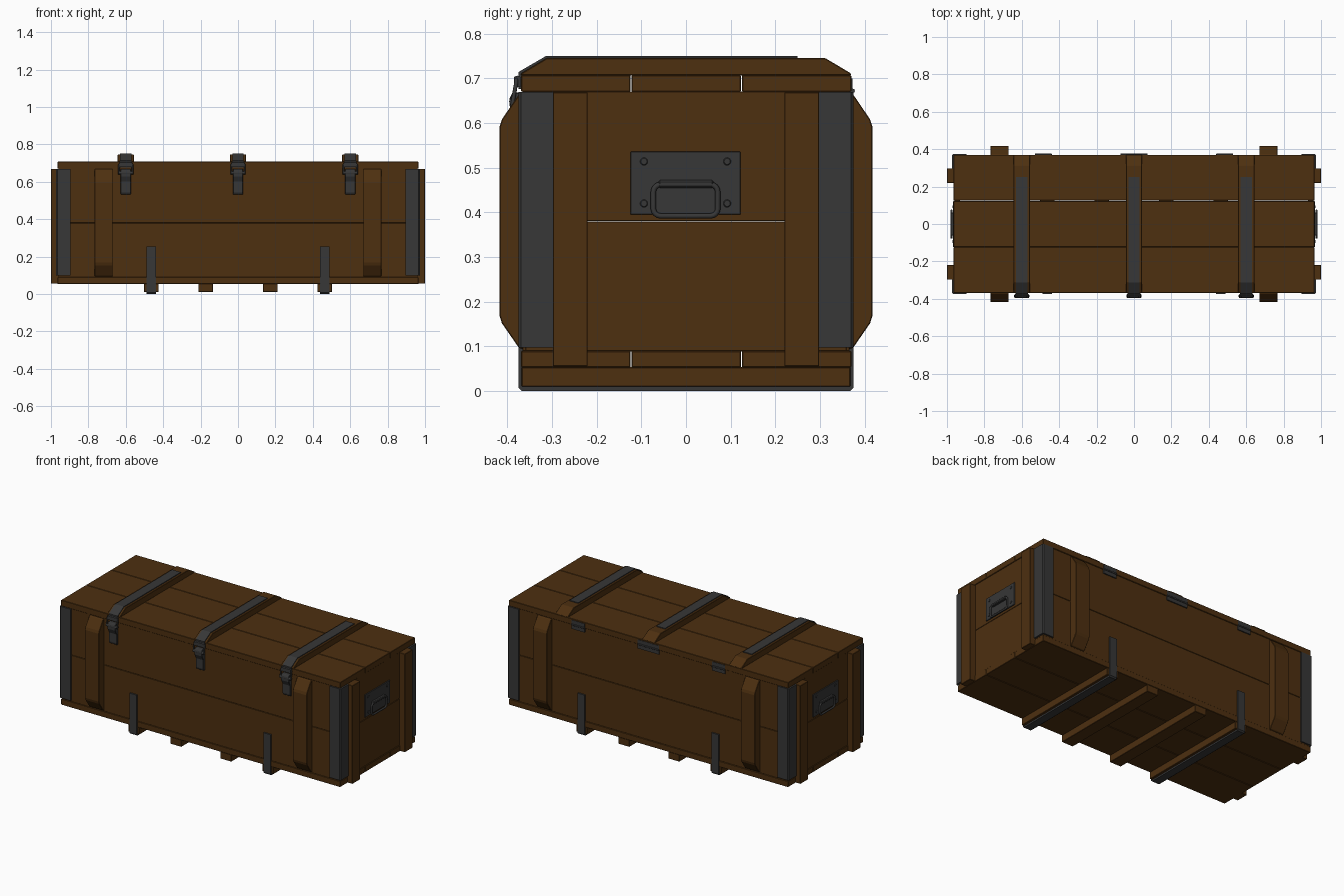
import bpy, math
from mathutils import Vector

if "Cube" in bpy.data.objects:
    bpy.data.objects.remove(bpy.data.objects["Cube"])


def material(name, rgb):
    m = bpy.data.materials.new(name)
    m.use_nodes = True
    m.diffuse_color = (*rgb, 1)
    bsdf = m.node_tree.nodes["Principled BSDF"]
    bsdf.inputs["Base Color"].default_value = (*rgb, 1)
    bsdf.inputs["Roughness"].default_value = 0.8
    return m


WOOD = material("brown wood", (0.075, 0.029, 0.005))
STEEL = material("dark steel", (0.038, 0.038, 0.038))


def prism(name, mat, profile, axis, a, b, bevel=0):
    """Extrude a 2D profile along an axis from a to b."""
    place = {"x": lambda p, t: (t, p[0], p[1]),
             "y": lambda p, t: (p[0], t, p[1]),
             "z": lambda p, t: (p[0], p[1], t)}[axis]
    n = len(profile)
    verts = [place(p, t) for t in (a, b) for p in profile]
    faces = [tuple(range(n)), tuple(range(n, 2 * n))]
    faces += [(i, (i + 1) % n, n + (i + 1) % n, n + i) for i in range(n)]
    mesh = bpy.data.meshes.new(name)
    mesh.from_pydata(verts, [], faces)
    mesh.materials.append(mat)
    obj = bpy.data.objects.new(name, mesh)
    bpy.context.collection.objects.link(obj)
    bpy.context.view_layer.objects.active = obj
    bpy.ops.object.select_all(action="DESELECT")
    obj.select_set(True)
    bpy.ops.object.mode_set(mode="EDIT")
    bpy.ops.mesh.select_all(action="SELECT")
    bpy.ops.mesh.normals_make_consistent(inside=False)
    bpy.ops.object.mode_set(mode="OBJECT")
    if bevel:
        mod = obj.modifiers.new("soft edges", "BEVEL")
        mod.width = bevel
        mod.segments = 1
    return obj


def box(name, mat, x, y, z, bevel=0):
    profile = [(y[0], z[0]), (y[1], z[0]), (y[1], z[1]), (y[0], z[1])]
    return prism(name, mat, profile, "x", x[0], x[1], bevel)


def rod(name, points, radius, closed=False):
    """Round steel wire through the given points."""
    curve = bpy.data.curves.new(name, "CURVE")
    curve.dimensions = "3D"
    curve.bevel_depth = radius
    curve.bevel_resolution = 2
    curve.use_fill_caps = True
    s = curve.splines.new("POLY")
    s.points.add(len(points) - 1)
    for p, co in zip(s.points, points):
        p.co = (*co, 1)
    s.use_cyclic_u = closed
    curve.materials.append(STEEL)
    obj = bpy.data.objects.new(name, curve)
    bpy.context.collection.objects.link(obj)
    return obj


def around(c, hw, hh, r):
    """Rounded rectangle outline."""
    pts = []
    for k, (sx, sy) in enumerate([(1, 1), (-1, 1), (-1, -1), (1, -1)]):
        for j in range(5):
            t = math.pi / 2 * (k + j / 4)
            pts.append((c[0] + sx * (hw - r) + r * math.cos(t),
                        c[1] + sy * (hh - r) + r * math.sin(t)))
    return pts


# Lid and floor planks
for y0 in (-0.369, -0.122, 0.125):
    y = (y0, y0 + 0.245)
    box("lid_plank", WOOD, (-0.965, 0.965), y, (0.67, 0.707), 0.002)
    box("floor_plank", WOOD, (-0.965, 0.965), y, (0.053, 0.09), 0.002)

# Wall boards, two high on every side
for z in ((0.089, 0.3795), (0.3805, 0.671)):
    for s in (-1, 1):
        box("long_wall_board", WOOD, (-0.96, 0.96), sorted((s * 0.335, s * 0.366)), z, 0.0015)
        box("end_wall_board", WOOD, sorted((s * 0.93, s * 0.961)), (-0.36, 0.36), z, 0.0015)

for sx in (-1, 1):
    for sy in (-1, 1):
        # Upright battens on the ends and chamfered ones on the long walls
        box("end_batten", WOOD, sorted((sx * 0.955, sx * 1.0)),
            sorted((sy * 0.22, sy * 0.298)), (0.055, 0.669), 0.002)
        prof = [(sy * y, z) for y, z in ((0.36, 0.092), (0.374, 0.097), (0.412, 0.152), (0.417, 0.168),
                                         (0.417, 0.592), (0.412, 0.608), (0.374, 0.664), (0.36, 0.669))]
        prism("wall_batten", WOOD, prof, "x", sx * 0.67, sx * 0.767, 0.002)
        # Steel corner angles
        corner = [(0.895, 0.36), (0.895, 0.375), (0.966, 0.375), (0.972, 0.369),
                  (0.972, 0.296), (0.955, 0.296), (0.955, 0.36)]
        prism("corner_angle", STEEL, [(sx * x, sy * y) for x, y in corner], "z", 0.098, 0.669)

# Skids, the outer two wrapped with steel straps
for sx in (-1, 1):
    for x in (0.173, 0.463):
        box("skid", WOOD, sorted((sx * (x - 0.039), sx * (x + 0.039))),
            (-0.368, 0.368), (0.01, 0.054), 0.002)
    wrap = [(-0.375, 0.255), (-0.375, 0.008), (-0.367, 0), (0.367, 0), (0.375, 0.008), (0.375, 0.255),
            (0.364, 0.255), (0.364, 0.011), (-0.364, 0.011), (-0.364, 0.255)]
    prism("skid_strap", STEEL, wrap, "x", sx * 0.438, sx * 0.488)

for x in (-0.6, 0, 0.6):
    # Lid batten with steel strap running down to the latch
    prism("lid_batten", WOOD, [(-0.369, 0.706), (-0.369, 0.711), (-0.312, 0.745), (0.312, 0.745),
                               (0.369, 0.711), (0.369, 0.706)], "x", x - 0.043, x + 0.043, 0.002)
    prism("lid_strap", STEEL, [(0.25, 0.745), (0.25, 0.75), (-0.313, 0.75), (-0.375, 0.714), (-0.375, 0.676),
                               (-0.367, 0.676), (-0.367, 0.71), (-0.311, 0.744)], "x", x - 0.03, x + 0.03)
    # Latch: keeper hook, wire bail, pivot and lever
    prism("latch_hook", STEEL, [(-0.37, 0.68), (-0.385, 0.68), (-0.385, 0.703),
                                (-0.378, 0.706), (-0.37, 0.703)], "x", x - 0.034, x + 0.034)
    bail = [(x - 0.036, -0.389, 0.64), (x - 0.036, -0.38, 0.69), (x - 0.03, -0.38, 0.7),
            (x + 0.03, -0.38, 0.7), (x + 0.036, -0.38, 0.69), (x + 0.036, -0.389, 0.64)]
    rod("latch_bail", bail, 0.0045)
    rod("latch_pivot", [(x - 0.038, -0.387, 0.648), (x + 0.038, -0.387, 0.648)], 0.009)
    prism("latch_lever", STEEL, [(-0.364, 0.532), (-0.376, 0.532), (-0.38, 0.545), (-0.38, 0.6), (-0.394, 0.628),
                                 (-0.395, 0.655), (-0.388, 0.668), (-0.364, 0.668)],
          "x", x - 0.027, x + 0.027, 0.002)

# Hinges along the back
for x, w in ((-0.485, 0.045), (0, 0.073), (0.485, 0.045)):
    box("hinge_leaf", STEEL, (x - w, x + w), (0.362, 0.373), (0.645, 0.7))
    rod("hinge_pin", [(x - w, 0.373, 0.672), (x + w, 0.373, 0.672)], 0.005)

# Carrying handles on both ends
for s in (-1, 1):
    box("handle_plate", STEEL, sorted((s * 0.958, s * 0.967)), (-0.124, 0.122), (0.395, 0.536), 0.001)
    for y in (-0.094, 0.092):
        for z in (0.42, 0.514):
            disc = [(y + 0.009 * math.cos(k * math.pi / 5), z + 0.009 * math.sin(k * math.pi / 5))
                    for k in range(10)]
            prism("handle_rivet", STEEL, disc, "x", s * 0.96, s * 0.97, 0.002)
    box("handle_clip", STEEL, sorted((s * 0.96, s * 0.982)), (-0.062, 0.062), (0.455, 0.472), 0.004)
    ring = [(s * 0.976, y, z) for y, z in around((-0.001, 0.427), 0.072, 0.035, 0.016)]
    rod("handle_grip", ring, 0.006, True)
